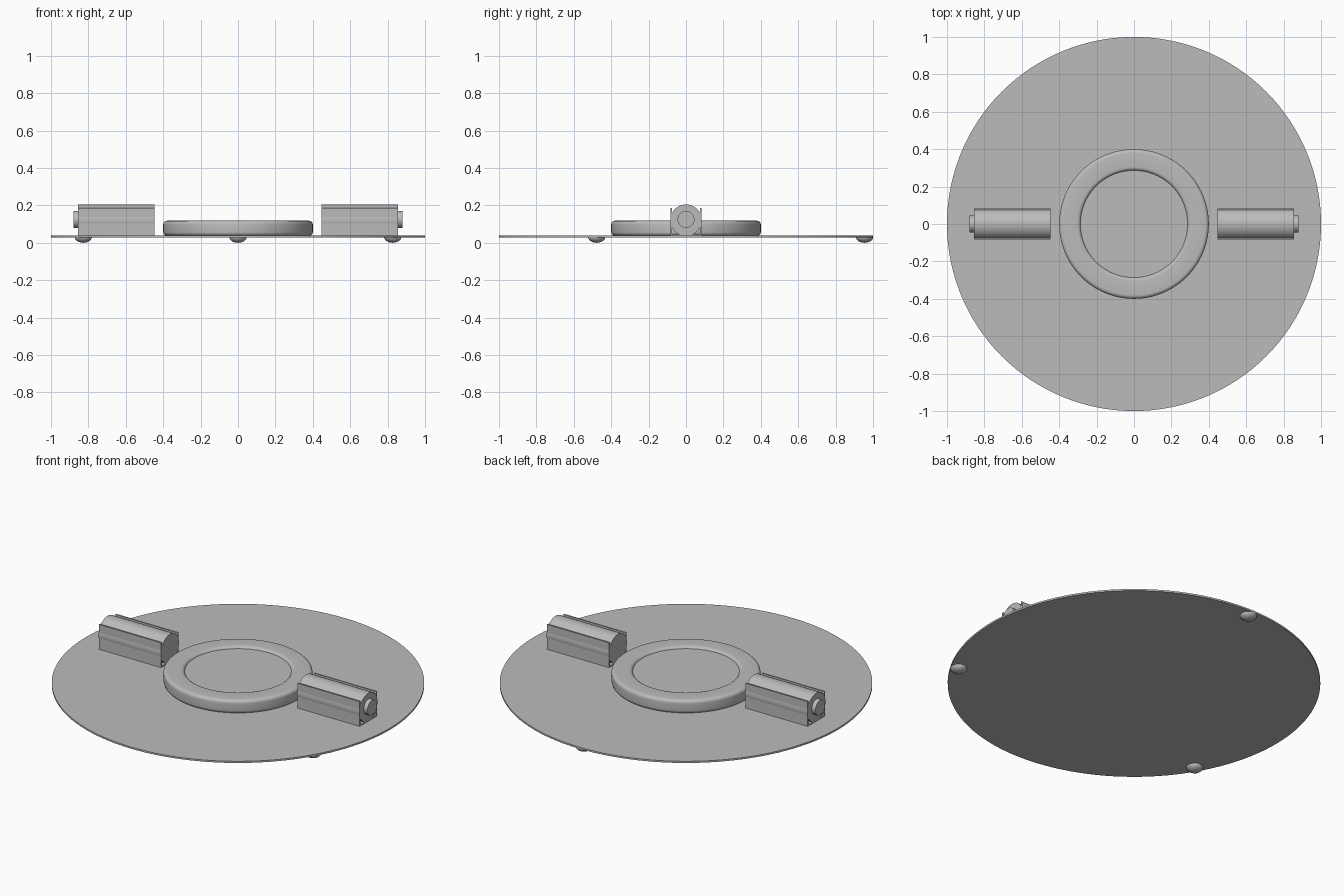
import bpy, bmesh, math
from mathutils import Matrix

if "Cube" in bpy.data.objects:
    bpy.data.objects.remove(bpy.data.objects["Cube"])

grey = bpy.data.materials.new("plain_grey")
grey.diffuse_color = (0.5, 0.5, 0.5, 1)
grey.use_nodes = True
grey.node_tree.nodes["Principled BSDF"].inputs["Base Color"].default_value = grey.diffuse_color


def finish(name, bm):
    bmesh.ops.recalc_face_normals(bm, faces=bm.faces)
    me = bpy.data.meshes.new(name)
    bm.to_mesh(me)
    bm.free()
    me.materials.append(grey)
    ob = bpy.data.objects.new(name, me)
    bpy.context.collection.objects.link(ob)
    bpy.context.view_layer.objects.active = ob
    ob.select_set(True)
    bpy.ops.object.shade_smooth_by_angle(angle=math.radians(35))
    ob.select_set(False)
    return ob


def lathe(name, profile, steps=96, closed=False, loc=(0, 0, 0)):
    """Spin (radius, z) points around the z axis."""
    bm = bmesh.new()
    vs = [bm.verts.new((r, 0, z)) for r, z in profile]
    pairs = list(zip(vs, vs[1:])) + ([(vs[-1], vs[0])] if closed else [])
    es = [bm.edges.new(p) for p in pairs]
    bmesh.ops.spin(bm, geom=vs + es, cent=(0, 0, 0), axis=(0, 0, 1),
                   angle=2 * math.pi, steps=steps)
    bmesh.ops.remove_doubles(bm, verts=bm.verts, dist=1e-5)
    bmesh.ops.translate(bm, verts=bm.verts, vec=loc)
    return finish(name, bm)


def x_cylinder(name, x0, x1, z, radius, segs=48):
    bm = bmesh.new()
    m = Matrix.Translation(((x0 + x1) / 2, 0, z)) @ Matrix.Rotation(math.pi / 2, 4, 'Y')
    bmesh.ops.create_cone(bm, cap_ends=True, segments=segs, radius1=radius,
                          radius2=radius, depth=abs(x1 - x0), matrix=m)
    return finish(name, bm)


def x_prism(name, x0, x1, section):
    """Extrude a (y, z) outline along x."""
    bm = bmesh.new()
    f = bm.faces.new([bm.verts.new((x0, y, z)) for y, z in section])
    ext = bmesh.ops.extrude_face_region(bm, geom=[f])["geom"]
    bmesh.ops.translate(bm, vec=(x1 - x0, 0, 0),
                        verts=[v for v in ext if isinstance(v, bmesh.types.BMVert)])
    return finish(name, bm)


# Thin round base plate
lathe("base_plate", [(0, 0.028), (1, 0.028), (1, 0.038), (0, 0.038)], 128)

# Central ring with rounded edges
R0, R1, Z0, Z1, c = 0.285, 0.4, 0.037, 0.118, 0.02
ring = []
for r, z, start in ((R1 - c, Z0 + c, -90), (R1 - c, Z1 - c, 0),
                    (R0 + c, Z1 - c, 90), (R0 + c, Z0 + c, 180)):
    for i in range(7):
        a = math.radians(start + i * 15)
        ring.append((r + c * math.cos(a), z + c * math.sin(a)))
lathe("centre_ring", ring, closed=True)

# Plate filling the ring just under its rim
lathe("centre_plate", [(0, 0.04), (0.295, 0.04), (0.295, 0.105), (0, 0.105)])

# Two side cylinders, each held in a thin U bracket with an end knob
bracket = [(-0.082, 0.037), (0.082, 0.037), (0.082, 0.185), (0.074, 0.185),
           (0.074, 0.045), (-0.074, 0.045), (-0.074, 0.185), (-0.082, 0.185)]
for side, s in (("left", -1), ("right", 1)):
    x_cylinder(side + "_cylinder", s * 0.446, s * 0.855, 0.121, 0.084)
    x_cylinder(side + "_end_knob", s * 0.85, s * 0.88, 0.125, 0.045)
    x_prism(side + "_bracket", s * 0.446, s * 0.855, bracket)

# Three domed feet
dome = [(0.046 * math.sin(a), 0.03 - 0.03 * math.cos(a))
        for a in (math.radians(15 * i) for i in range(7))]
for i, deg in enumerate((90, 210, 330)):
    a = math.radians(deg)
    lathe(f"foot_{i + 1}", dome + [(0, 0.03)], 32,
          loc=(0.955 * math.cos(a), 0.955 * math.sin(a), 0))
